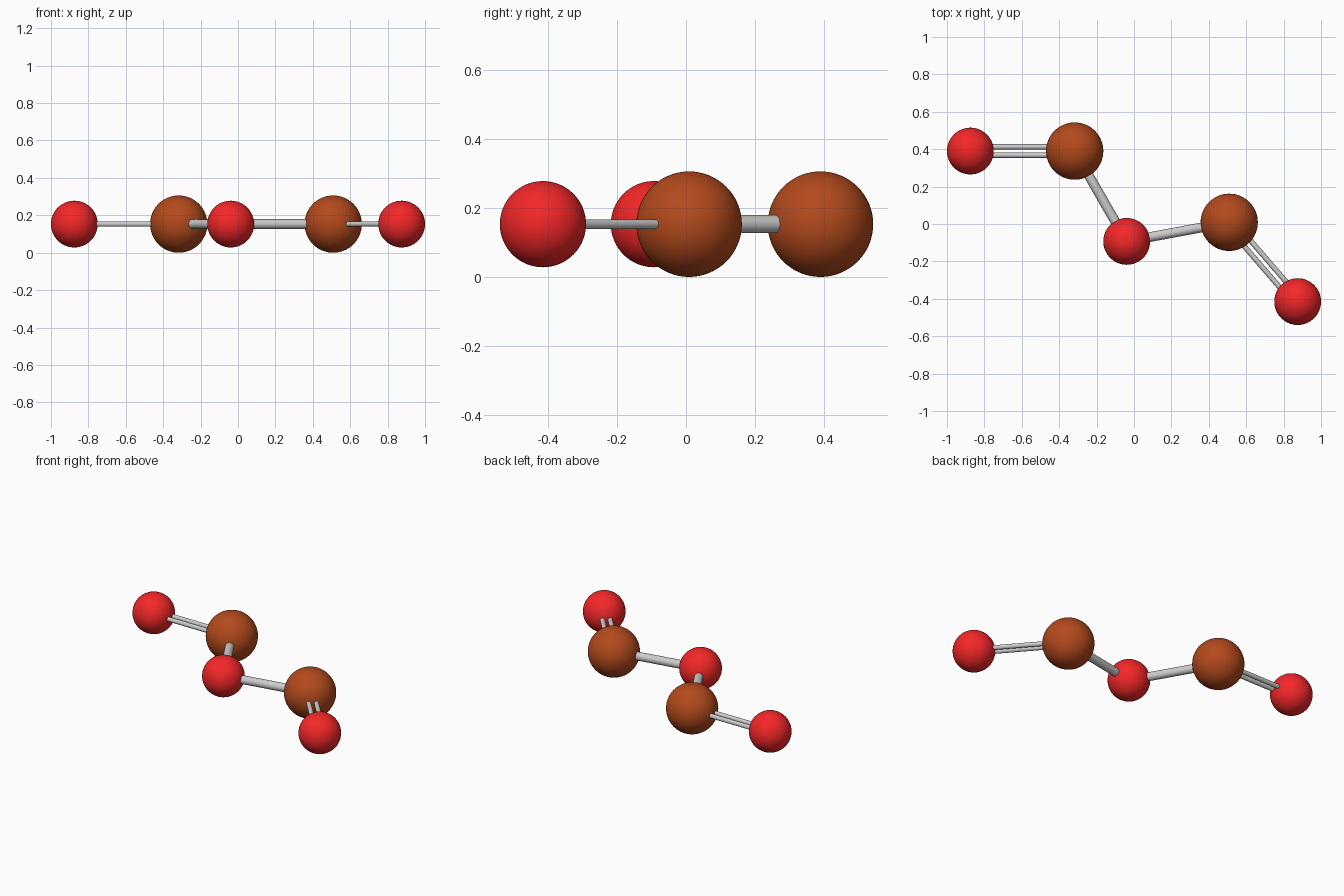
import bpy
from math import radians
from mathutils import Vector

if "Cube" in bpy.data.objects:
    bpy.data.objects.remove(bpy.data.objects["Cube"])

Z = 0.153          # height of the molecular plane
BIG, SMALL = 0.153, 0.125


def material(name, color):
    m = bpy.data.materials.new(name)
    m.diffuse_color = color
    m.use_nodes = True
    m.node_tree.nodes["Principled BSDF"].inputs["Base Color"].default_value = m.diffuse_color
    return m


RED = material("red", (0.9, 0.02, 0.022, 1))
BROWN = material("brown", (0.45, 0.068, 0.012, 1))


def atom(name, pos, radius, mat):
    bpy.ops.mesh.primitive_uv_sphere_add(segments=64, ring_count=32, radius=radius, location=pos)
    ob = bpy.context.object
    ob.name = name
    ob.data.materials.append(mat)
    bpy.ops.object.shade_smooth()


def rod(name, a, b, radius):
    d = b - a
    bpy.ops.mesh.primitive_cylinder_add(vertices=32, radius=radius, depth=d.length, location=(a + b) / 2)
    ob = bpy.context.object
    ob.name = name
    ob.rotation_euler = d.to_track_quat('Z', 'Y').to_euler()
    bpy.ops.object.shade_smooth_by_angle(angle=radians(40))


def double_bond(name, a, b):
    # two thin rods side by side in the molecular plane
    side = (b - a).cross(Vector((0, 0, 1))).normalized() * 0.0225
    rod(name + "_a", a + side, b + side, 0.014)
    rod(name + "_b", a - side, b - side, 0.014)


# Atom centres along the chain
left_end = Vector((-0.875, 0.39, Z))
left_big = Vector((-0.317, 0.39, Z))
middle = Vector((-0.039, -0.093, Z))
right_big = Vector((0.509, 0.009, Z))
right_end = Vector((0.875, -0.415, Z))

# Atoms
atom("oxygen_left", left_end, SMALL, RED)
atom("bromine_left", left_big, BIG, BROWN)
atom("oxygen_middle", middle, SMALL, RED)
atom("bromine_right", right_big, BIG, BROWN)
atom("oxygen_right", right_end, SMALL, RED)

# Bonds
double_bond("double_bond_left", left_end, left_big)
rod("single_bond_left", left_big, middle, 0.026)
rod("single_bond_right", middle, right_big, 0.026)
double_bond("double_bond_right", right_big, right_end)
